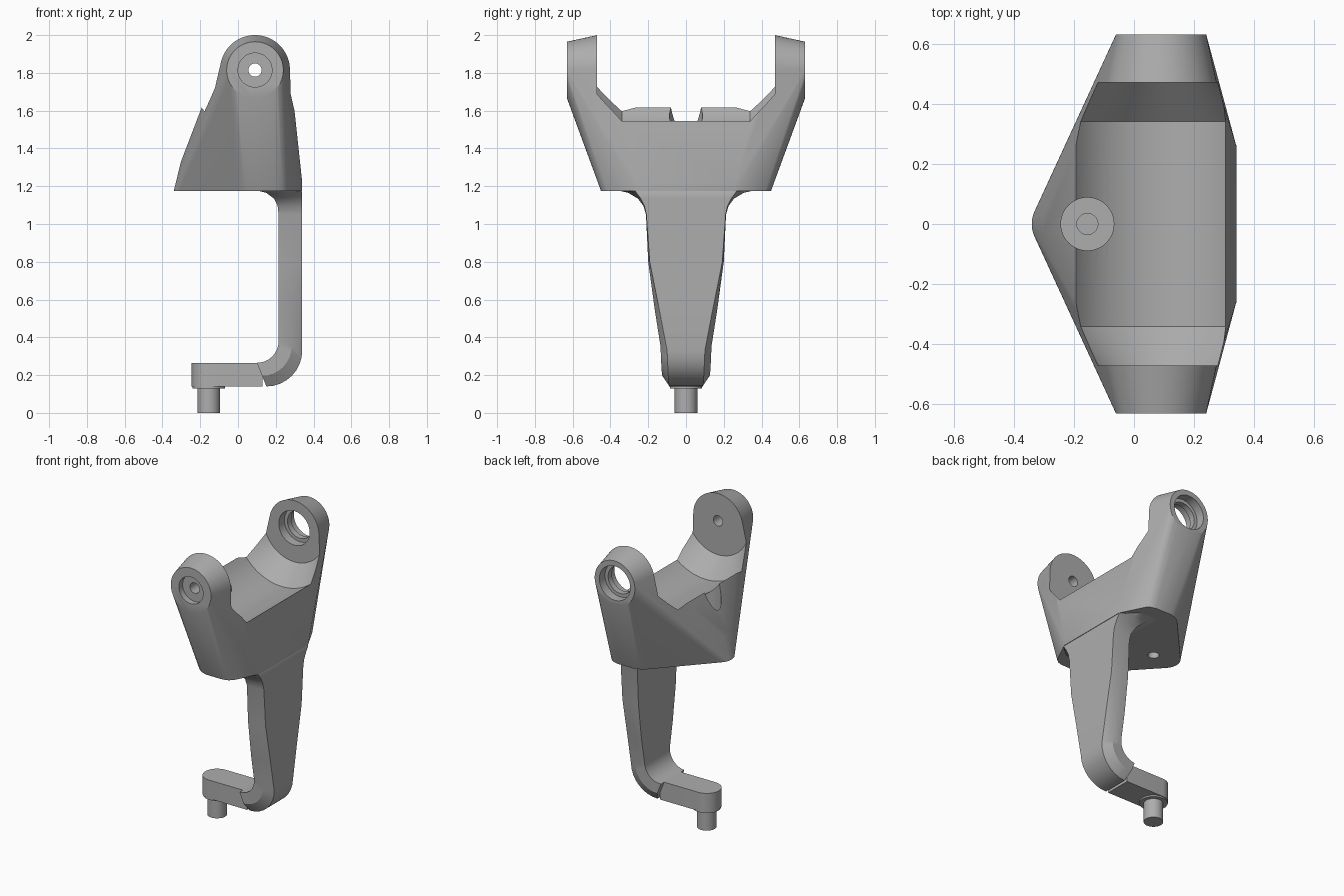
import bpy
import bmesh
from math import sin, cos, pi, radians
from mathutils import Vector

cube = bpy.data.objects.get("Cube")
if cube:
    bpy.data.objects.remove(cube, do_unlink=True)

grey = bpy.data.materials.new("plain grey")
grey.use_nodes = True
GREY = (0.42, 0.42, 0.42, 1)
grey.diffuse_color = GREY
grey.node_tree.nodes["Principled BSDF"].inputs["Base Color"].default_value = GREY

AXIS_X, AXIS_Z = 0.09, 1.815   # pivot line through both ears
PIN_X = -0.155                 # vertical pin line


def finish(name, bm):
    bmesh.ops.recalc_face_normals(bm, faces=bm.faces)
    mesh = bpy.data.meshes.new(name)
    bm.to_mesh(mesh)
    bm.free()
    mesh.materials.append(grey)
    ob = bpy.data.objects.new(name, mesh)
    bpy.context.collection.objects.link(ob)
    return ob


def select(ob):
    bpy.ops.object.select_all(action="DESELECT")
    ob.select_set(True)
    bpy.context.view_layer.objects.active = ob


def smooth(ob, angle=28):
    select(ob)
    bpy.ops.object.shade_smooth_by_angle(angle=radians(angle))


def loft(name, rings):
    """Skin a list of equal-length point rings and cap both ends."""
    bm = bmesh.new()
    loops = [[bm.verts.new(p) for p in ring] for ring in rings]
    n = len(loops[0])
    for a, b in zip(loops, loops[1:]):
        for i in range(n):
            j = (i + 1) % n
            bm.faces.new((a[i], a[j], b[j], b[i]))
    bm.faces.new(loops[0][::-1])
    bm.faces.new(loops[-1])
    return finish(name, bm)


def circle_y(y, r, n=64):
    return [Vector((AXIS_X + r * cos(2 * pi * i / n), y, AXIS_Z + r * sin(2 * pi * i / n)))
            for i in range(n)]


def circle_z(z, r, n=48):
    return [Vector((PIN_X + r * cos(2 * pi * i / n), r * sin(2 * pi * i / n), z))
            for i in range(n)]


def turned(name, ring, profile):
    return loft(name, [ring(h, r) for h, r in profile])


def cut(ob, cutter):
    cutter.hide_render = True
    mod = ob.modifiers.new("cut", "BOOLEAN")
    mod.operation = "DIFFERENCE"
    mod.solver = "EXACT"
    mod.object = cutter
    select(ob)
    bpy.ops.object.modifier_apply(modifier=mod.name)
    bpy.data.objects.remove(cutter, do_unlink=True)


# Yoke body: one convex block from the base outline up to both ears
BASE_Z = 1.175
half = [Vector((-0.24 + 0.1 * cos(radians(a)), 0.1 * sin(radians(a)), BASE_Z))
        for a in range(180, 125, -9)]
half += [Vector((x, y, BASE_Z)) for x, y in
         ((0, 0.41), (0.035, 0.436), (0.08, 0.45), (0.2, 0.45), (0.235, 0.44), (0.26, 0.42), (0.34, 0.26))]
half += [Vector((0.34, 0.26, 1.22)), Vector((-0.302, 0.03, 1.33)), Vector((-0.195, 0.26, 1.61))]
half += circle_y(0.63, 0.15) + circle_y(0.47, 0.185)
bm = bmesh.new()
for p in half:
    for side in (1, -1):
        bm.verts.new((p.x, p.y * side, p.z))
bmesh.ops.remove_doubles(bm, verts=bm.verts, dist=0.0005)
hull = bmesh.ops.convex_hull(bm, input=bm.verts)
bmesh.ops.delete(bm, geom=[g for g in hull["geom_interior"] if isinstance(g, bmesh.types.BMVert)],
                 context="VERTS")
bmesh.ops.dissolve_limit(bm, angle_limit=radians(0.5), verts=bm.verts, edges=bm.edges)
body = finish("yoke_body", bm)

# Saddle between the ears, turned about the pivot line
cut(body, turned("saddle_cutter", lambda y, r: circle_y(y, r, 96),
                 ((-0.47, 0.228), (-0.34, 0.345), (0.34, 0.345), (0.47, 0.228))))

# Ear bores: a stepped screw hole at the front, a wide bearing seat at the back
cut(body, turned("screw_cutter", circle_y,
                 ((-0.7, 0.09), (-0.59, 0.09), (-0.59, 0.035), (-0.4, 0.035))))
cut(body, turned("bearing_cutter", circle_y,
                 ((0.4, 0.115), (0.53, 0.115), (0.53, 0.092),
                  (0.57, 0.092), (0.57, 0.115), (0.7, 0.115))))

# Vertical stepped hole in the nose
cut(body, turned("nose_cutter", circle_z,
                 ((1.1, 0.035), (1.27, 0.035), (1.27, 0.088), (1.9, 0.088))))
smooth(body)

# Arm: sections of inner (x, z), outer (x, z), inner and outer half width
sections = [
    (0.09, 1.18, 0.335, 1.18, 0.37, 0.27),
    (0.15, 1.165, 0.34, 1.165, 0.305, 0.262),
    (0.19, 1.135, 0.34, 1.135, 0.255, 0.24),
    (0.21, 1.095, 0.34, 1.095, 0.225, 0.22),
    (0.215, 1.05, 0.34, 1.05, 0.212, 0.21),
    (0.215, 0.8, 0.34, 0.8, 0.20, 0.192),
    (0.215, 0.55, 0.34, 0.55, 0.166, 0.142),
]
for i in range(9):
    a = i / 8 * pi / 2
    sections.append((0.1 + 0.115 * cos(a), 0.38 - 0.115 * sin(a),
                     0.15 + 0.19 * cos(a), 0.33 - 0.19 * sin(a),
                     0.135 - 0.01 * i / 8, 0.1 - 0.012 * i / 8))
rings = []
for xi, zi, xo, zo, wi, wo in sections:
    xm, zm = xi + 0.55 * (xo - xi), zi + 0.55 * (zo - zi)
    rings.append([Vector(p) for p in (
        (xi, -wi, zi), (xm, -wi, zm), (xo, -wo, zo),
        (xo, wo, zo), (xm, wi, zm), (xi, wi, zi))])
arm = loft("arm", rings)
smooth(arm)

# Foot: flat bar with a round end
FOOT_R = 0.09
outline = [(PIN_X + FOOT_R * cos(a), FOOT_R * sin(a))
           for a in (pi / 2 + pi * i / 24 for i in range(25))]
outline += [(0.13, -FOOT_R), (0.13, FOOT_R)]
foot = loft("foot", [[Vector((x, y, z)) for x, y in outline] for z in (0.14, 0.265)])
smooth(foot)

# Pin with a thin collar under the foot
pin = turned("foot_pin", circle_z, ((0, 0.06), (0.13, 0.06), (0.13, 0.086), (0.15, 0.086)))
smooth(pin)
